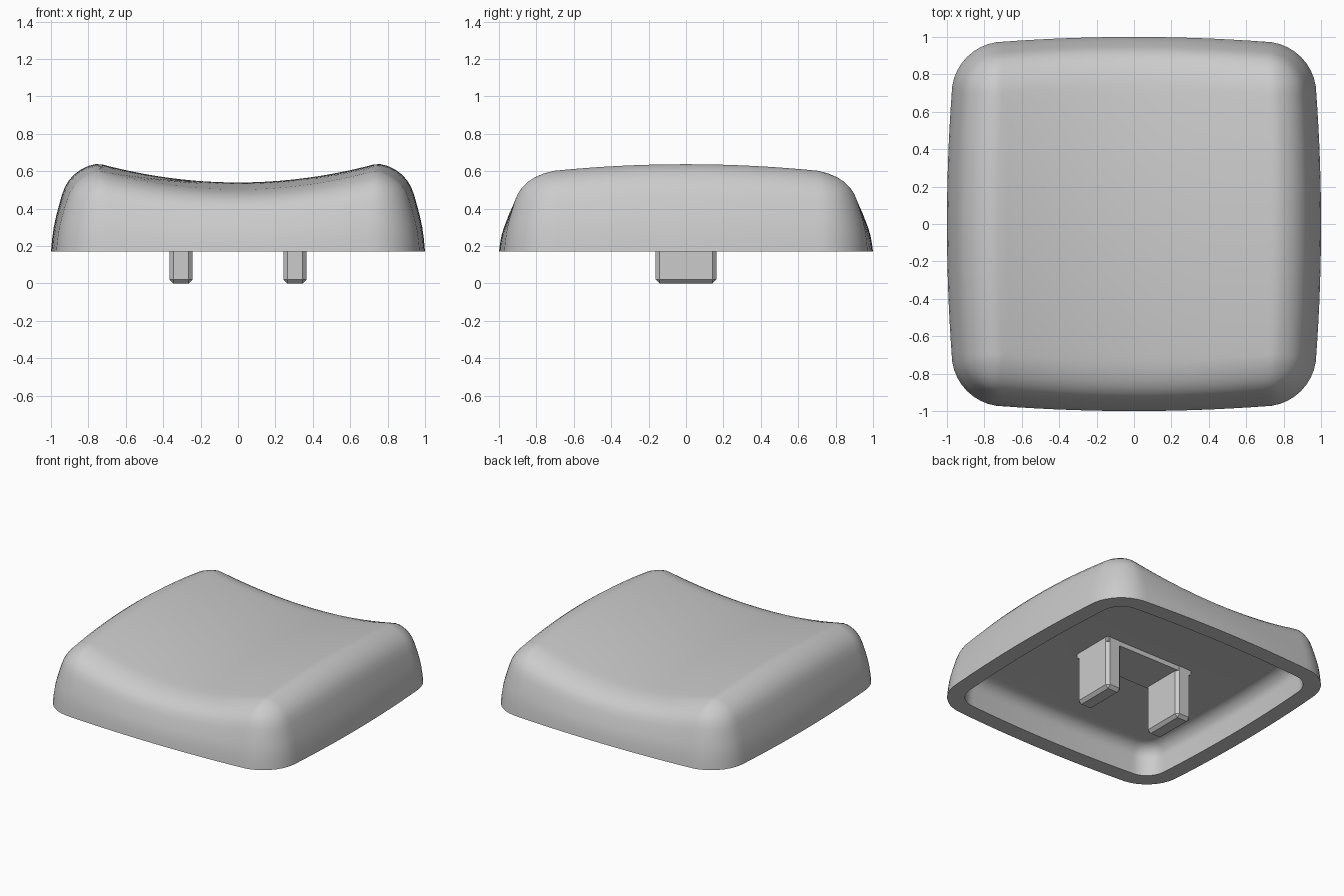
import bpy, bmesh, math
from mathutils import Matrix

if "Cube" in bpy.data.objects:
    bpy.data.objects.remove(bpy.data.objects["Cube"])

grey = bpy.data.materials.new("light grey plastic")
grey.use_nodes = True
colour = (0.6, 0.6, 0.6, 1)
grey.diffuse_color = colour
grey.node_tree.nodes["Principled BSDF"].inputs["Base Color"].default_value = colour

RIM_Z, CEILING_Z = 0.17, 0.39
CORNER, RADIUS, BOW = 0.695, 0.28, 0.025


def outline(inset, arc_steps=10, side_steps=16):
    """Rounded square with slightly bowed sides."""
    r = max(RADIUS - inset, 0.01)
    quarter = []
    for i in range(side_steps):
        y = CORNER * (2 * i / side_steps - 1)
        quarter.append((CORNER + r + BOW * (1 - (y / CORNER) ** 2), y))
    for i in range(arc_steps):
        a = math.pi / 2 * i / arc_steps
        quarter.append((CORNER + r * math.cos(a), CORNER + r * math.sin(a)))
    points = []
    for _ in range(4):
        points += quarter
        quarter = [(-y, x) for x, y in quarter]
    return points


def dish(x, y):
    """Height of the scooped top."""
    x, y = min(abs(x), 0.74), min(abs(y), 0.78)
    return 0.54 + 0.1 * (x / 0.74) ** 2 - 0.03 * (y / 0.65) ** 2


def finish(name, bm, smooth):
    bmesh.ops.recalc_face_normals(bm, faces=bm.faces)
    mesh = bpy.data.meshes.new(name)
    bm.to_mesh(mesh)
    bm.free()
    mesh.materials.append(grey)
    obj = bpy.data.objects.new(name, mesh)
    bpy.context.collection.objects.link(obj)
    if smooth:
        bpy.ops.object.select_all(action="DESELECT")
        obj.select_set(True)
        bpy.context.view_layer.objects.active = obj
        bpy.ops.object.shade_smooth_by_angle(angle=math.radians(40))
    return obj


# Cap shell: loops run from the cavity ceiling, round the rim, up to the dish
loops = []
FILLET = 0.1
for i in range(9):
    a = math.pi / 2 * i / 8
    inset = 0.125 + FILLET * (1 - math.sin(a))
    z = CEILING_Z - FILLET * (1 - math.cos(a))
    loops.append([(x, y, z) for x, y in outline(inset)])
loops.append([(x, y, RIM_Z) for x, y in outline(0.12)])

# Each pair is inset from the base and share of the local height
wall = [(0, 0), (0.006, 0.14), (0.015, 0.28), (0.027, 0.4), (0.042, 0.52),
        (0.056, 0.63), (0.073, 0.73), (0.095, 0.81), (0.125, 0.88),
        (0.16, 0.935), (0.2, 0.975), (0.235, 0.995), (0.27, 1)]
for inset, share in wall:
    loops.append([(x, y, RIM_Z + share * (dish(x, y) - RIM_Z))
                  for x, y in outline(inset)])
for i in range(1, 14):
    s = 1 - i / 14
    loops.append([(x * s, y * s, dish(x * s, y * s))
                  for x, y in outline(wall[-1][0])])

bm = bmesh.new()
rings = [[bm.verts.new(p) for p in loop] for loop in loops]
for low, high in zip(rings, rings[1:]):
    for i in range(len(low)):
        j = (i + 1) % len(low)
        bm.faces.new((low[i], low[j], high[j], high[i]))
bm.faces.new(rings[0])
centre = bm.verts.new((0, 0, dish(0, 0)))
for a, b in zip(rings[-1], rings[-1][1:] + rings[-1][:1]):
    bm.faces.new((a, b, centre))
finish("cap_shell", bm, True)


def block(name, x, width, depth, bottom, top, bevel):
    bm = bmesh.new()
    bmesh.ops.create_cube(bm, size=1, matrix=Matrix.Translation(
        (x, 0, (bottom + top) / 2)) @ Matrix.Diagonal((width, depth, top - bottom, 1)))
    if bevel:
        bmesh.ops.bevel(bm, geom=bm.edges[:], offset=bevel, segments=1,
                        affect="EDGES")
    finish(name, bm, False)


# Chamfered prongs and the thin pad that joins them under the ceiling
for side, sign in (("left", 1), ("right", -1)):
    block(side + "_prong", sign * 0.305, 0.125, 0.325, 0, CEILING_Z + 0.04, 0.022)
block("prong_pad", 0, 0.73, 0.32, CEILING_Z - 0.035, CEILING_Z + 0.02, 0)
